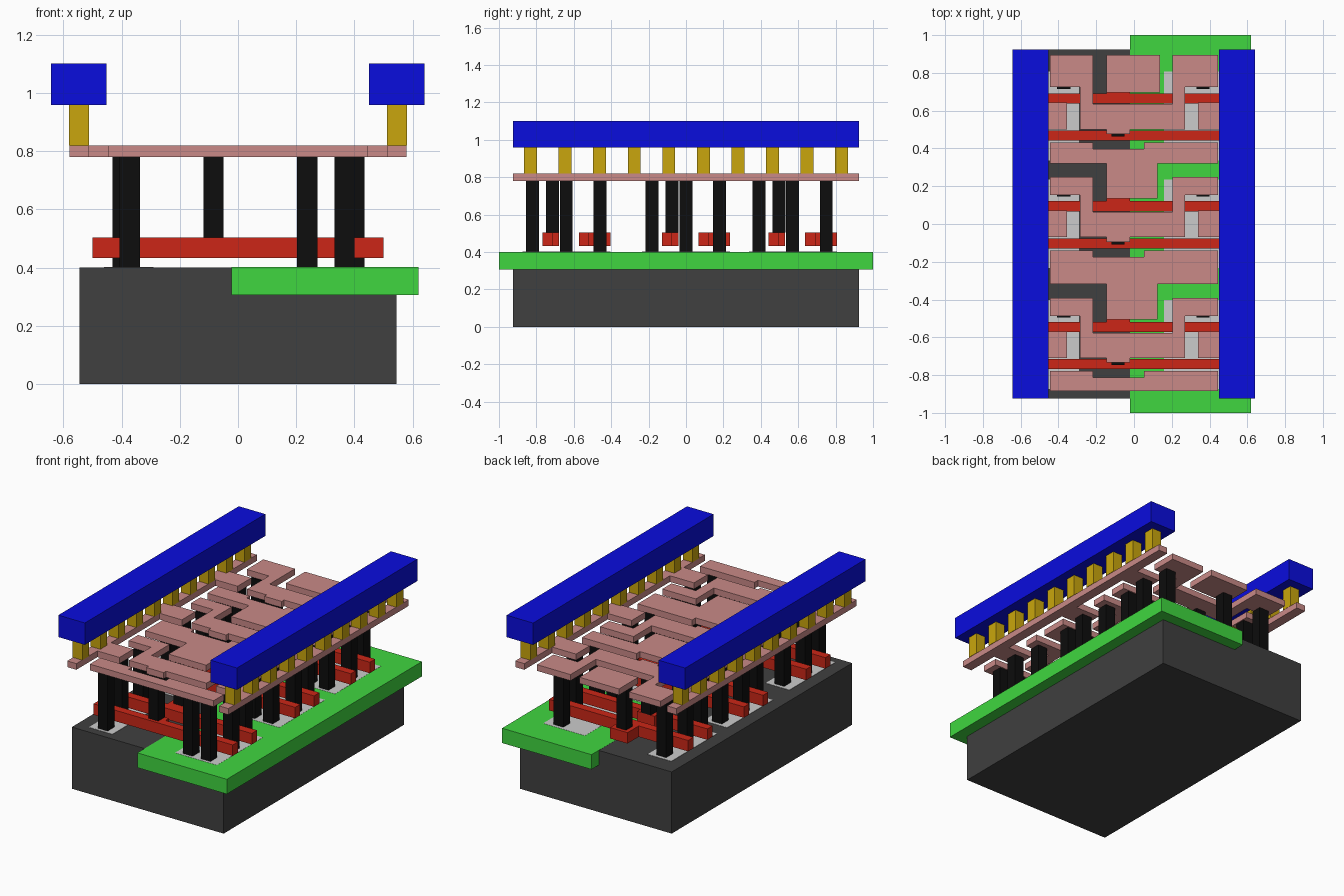
import bpy, bmesh

if "Cube" in bpy.data.objects:
    bpy.data.objects.remove(bpy.data.objects["Cube"])


def lin(c):
    return c / 12.92 if c <= 0.04045 else ((c + 0.055) / 1.055) ** 2.4


def rect(x0, x1, y0, y1):
    return [(x0, y0), (x1, y0), (x1, y1), (x0, y1)]


def square(x, y, s=0.069):
    return rect(x - s / 2, x + s / 2, y - s / 2, y + s / 2)


def layer(name, rgb, z0, z1, outlines):
    """Extrude flat outlines from z0 up to z1 as one object."""
    bm = bmesh.new()
    for pts in outlines:
        face = bm.faces.new([bm.verts.new((x, y, z0)) for x, y in pts])
        ext = bmesh.ops.extrude_face_region(bm, geom=[face], use_keep_orig=True)
        top = [v for v in ext["geom"] if isinstance(v, bmesh.types.BMVert)]
        bmesh.ops.translate(bm, verts=top, vec=(0, 0, z1 - z0))
    bmesh.ops.recalc_face_normals(bm, faces=bm.faces)
    mesh = bpy.data.meshes.new(name)
    bm.to_mesh(mesh)
    bm.free()
    obj = bpy.data.objects.new(name, mesh)
    bpy.context.collection.objects.link(obj)
    if rgb:
        mat = bpy.data.materials.get(str(rgb)) or bpy.data.materials.new(str(rgb))
        mat.diffuse_color = (*[lin(c) for c in rgb], 1)
        mat.use_nodes = True
        mat.node_tree.nodes["Principled BSDF"].inputs["Base Color"].default_value = mat.diffuse_color
        mesh.materials.append(mat)


DARK, GREEN, RED = (0.25, 0.25, 0.25), (0.25, 0.84, 0.25), (0.80, 0.15, 0.09)
BLACK, PINK = (0.05, 0.05, 0.05), (0.79, 0.54, 0.53)
GOLD, BLUE = (0.79, 0.65, 0.05), (0.04, 0.05, 0.87)
UNITS = [0.637, 0.066, -0.573]   # y of the three repeating stages
BOTTOMS = [0.32, -0.317, -0.885]  # lower edge of each output plate

# Substrate and well
layer("substrate", DARK, 0, 0.40, [rect(-0.545, 0.545, -0.925, 0.925)])
layer("well", GREEN, 0.305, 0.401, [rect(-0.022, 0.62, -1, 1)])

diffusion, gates, gate_posts, posts, plates = [], [], [], [], []
for i, u in enumerate(UNITS):
    # Active areas flush with the substrate
    diffusion += [rect(-0.46, -0.29, u - 0.30, u + 0.17),
                  rect(0.16, 0.46, u - 0.30, u + 0.17)]

    # Gate bars with a contact pad each
    gates.append([(-0.5, u), (0.5, u), (0.5, u + 0.055), (-0.02, u + 0.055),
                  (-0.02, u + 0.17), (-0.145, u + 0.17), (-0.145, u + 0.055),
                  (-0.5, u + 0.055)])
    gates.append([(-0.5, u - 0.195), (0.5, u - 0.195), (0.5, u - 0.142),
                  (-0.02, u - 0.142), (-0.02, u - 0.107), (-0.145, u - 0.107),
                  (-0.145, u - 0.142), (-0.5, u - 0.142)])

    # Contact posts
    gate_posts += [square(-0.084, u + 0.113), square(-0.084, u - 0.14)]
    posts += [square(-0.372, u + 0.113), square(0.366, u + 0.113),
              square(-0.396, u - 0.067), square(0.40, u - 0.067)]
    posts += [square(x, u - 0.247) for x in (-0.372, 0.238, 0.366)]

    # U-shaped wiring plate
    t = 0.894 if i == 0 else u + 0.182
    plates.append([(-0.444, t), (-0.217, t), (-0.217, u - 0.003),
                   (0.203, u - 0.003), (0.203, t), (0.444, t),
                   (0.444, u + 0.087), (0.27, u + 0.087), (0.27, u - 0.136),
                   (-0.02, u - 0.136), (-0.02, u - 0.16), (-0.145, u - 0.16),
                   (-0.145, u - 0.136), (-0.285, u - 0.136),
                   (-0.285, u + 0.087), (-0.444, u + 0.087)])

    # Notched output plate, with a stem reaching the next stage
    top, b = u - 0.205, BOTTOMS[i]
    plate = [(-0.444, b), (-0.444, top), (-0.217, top), (-0.217, u - 0.24),
             (0.053, u - 0.24), (0.053, top), (0.444, top), (0.444, b)]
    if i < 2:
        end = UNITS[i + 1] + 0.068
        plate += [(0.125, b), (0.125, end), (-0.145, end), (-0.145, b)]
    plates.append(plate)

# Input plate at the back
plates.append(rect(-0.145, 0.138, UNITS[0] + 0.06, 0.894))

# Supply rails with one tab per stage
for s in (-1, 1):
    rail = [(s * 0.513, -0.925), (s * 0.578, -0.925),
            (s * 0.578, 0.925), (s * 0.513, 0.925)]
    tip = s * (0.354 if s < 0 else 0.34)
    for u in UNITS:
        rail += [(s * 0.513, u + 0.005), (tip, u + 0.005),
                 (tip, u - 0.136), (s * 0.513, u - 0.136)]
    plates.append(rail)

layer("diffusion", None, 0.31, 0.402, diffusion)
layer("gates", RED, 0.432, 0.503, gates)
layer("gate_posts", BLACK, 0.503, 0.78, gate_posts)
layer("contact_posts", BLACK, 0.40, 0.78, posts)
layer("lower_wiring", PINK, 0.78, 0.82, plates)

# Vias and the upper supply beams
layer("vias", GOLD, 0.82, 0.958,
      [square(s * 0.546, -0.831 + 0.1847 * k) for s in (-1, 1) for k in range(10)])
layer("upper_beams", BLUE, 0.958, 1.10,
      [rect(-0.642, -0.452, -0.925, 0.925), rect(0.45, 0.64, -0.925, 0.925)])
